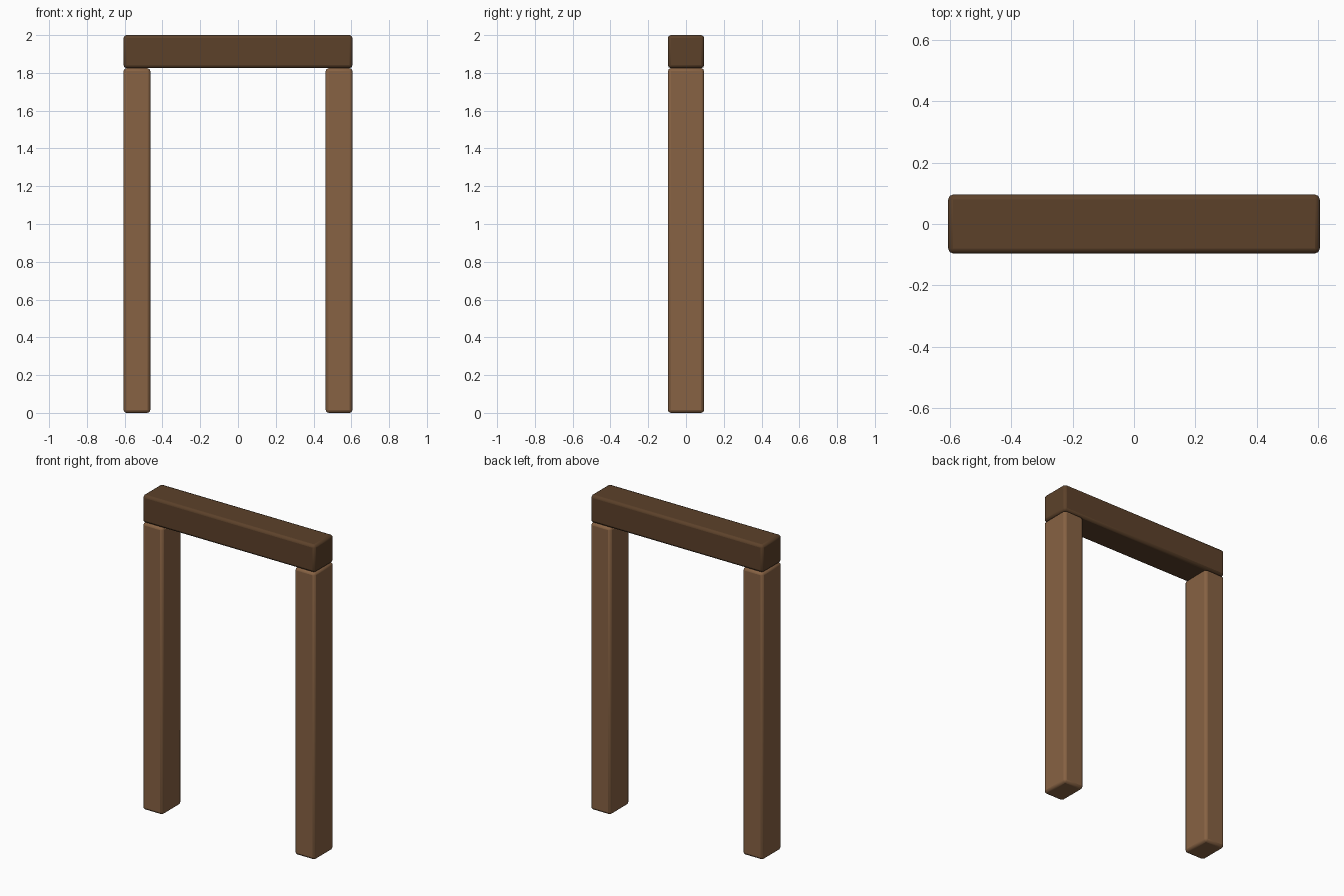
import bpy
import math

if "Cube" in bpy.data.objects:
    bpy.data.objects.remove(bpy.data.objects["Cube"])

HALF_W, DEPTH, HEIGHT = 0.606, 0.192, 2.0
BEAM_H, POST_W = 0.175, 0.142
POST_H = HEIGHT - BEAM_H


def material(name, color):
    mat = bpy.data.materials.new(name)
    mat.diffuse_color = (*color, 1.0)
    mat.use_nodes = True
    mat.node_tree.nodes["Principled BSDF"].inputs["Base Color"].default_value = mat.diffuse_color
    return mat


def timber(name, size, location, mat):
    """Rectangular timber with softly rounded edges."""
    bpy.ops.mesh.primitive_cube_add(size=1, location=location)
    obj = bpy.context.object
    obj.name = name
    obj.scale = size
    bpy.ops.object.transform_apply(location=False, rotation=False, scale=True)
    bevel = obj.modifiers.new("rounded_edges", 'BEVEL')
    bevel.width = 0.016
    bevel.segments = 2
    obj.data.materials.append(mat)
    bpy.ops.object.shade_smooth_by_angle(angle=math.radians(30))
    return obj


light_wood = material("light_wood", (0.242, 0.122, 0.056))
dark_wood = material("dark_wood", (0.107, 0.053, 0.023))

# Upright posts
for side, label in ((-1, "left_post"), (1, "right_post")):
    timber(label, (POST_W, DEPTH, POST_H),
           (side * (HALF_W - POST_W / 2), 0, POST_H / 2), light_wood)

# Lintel beam resting on the posts
timber("top_beam", (HALF_W * 2, DEPTH, BEAM_H),
       (0, 0, POST_H + BEAM_H / 2), dark_wood)
